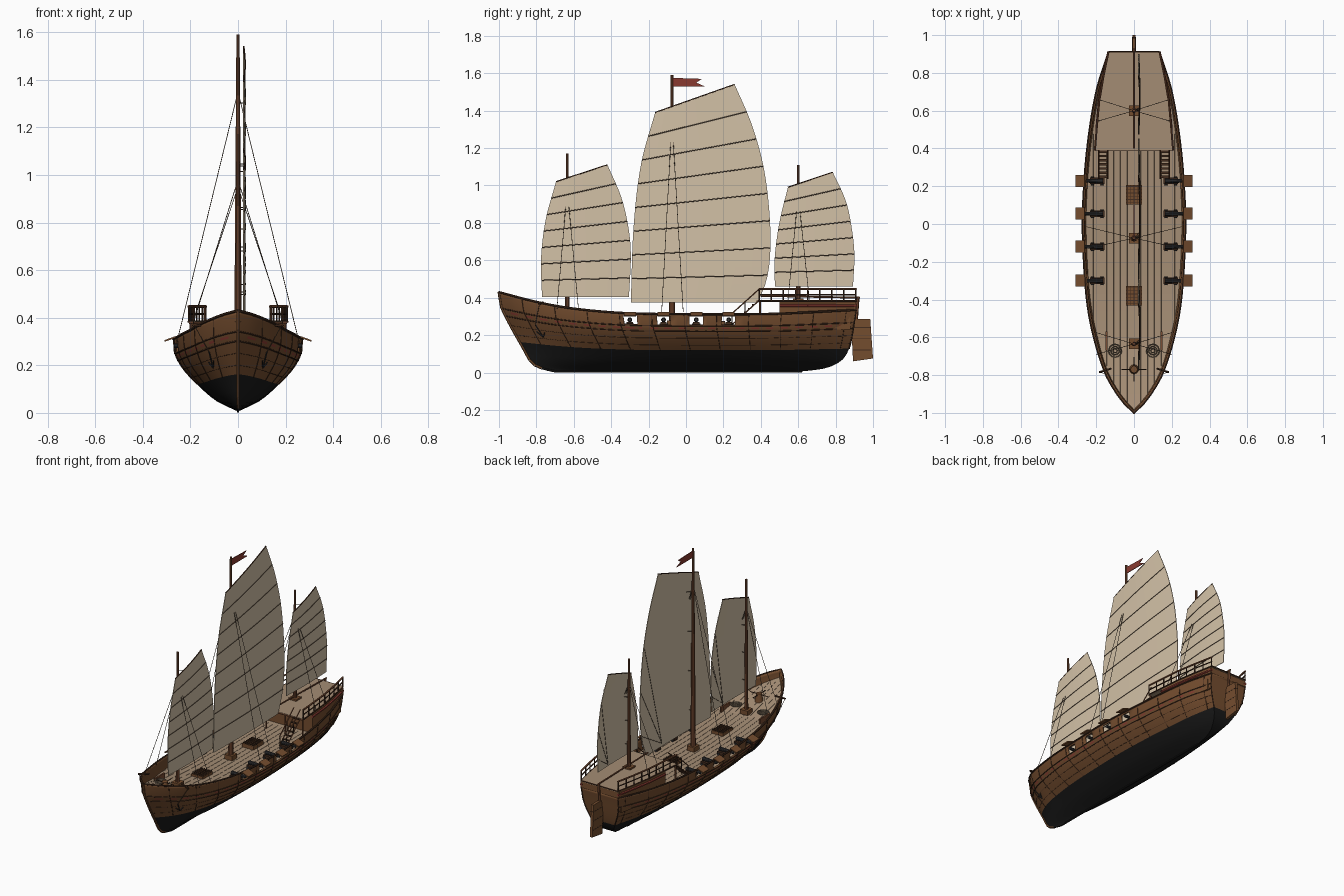
import bpy, bmesh, math
from mathutils import Vector, Matrix

cube = bpy.data.objects.get("Cube")
if cube:
    bpy.data.objects.remove(cube)


def material(name, *rgb):
    m = bpy.data.materials.new(name)
    m.use_nodes = True
    m.diffuse_color = (*rgb, 1)
    m.node_tree.nodes["Principled BSDF"].inputs["Base Color"].default_value = (*rgb, 1)
    return m


HULL = material("hull_brown", .175, .074, .028)
DARK = material("dark_wood", .055, .025, .013)
PITCH = material("pitch_black", .0095, .0095, .0095)
DECK = material("deck_tan", .37, .265, .175)
SAIL = material("sail_canvas", .65, .535, .385)
RED = material("red_paint", .25, .042, .03)
MAST = material("mast_brown", .19, .072, .033)
ROPE = material("rope_brown", .095, .066, .045)
IRON = material("gun_iron", .03, .03, .032)
HEMP = material("coiled_hemp", .22, .165, .11)


def finish(name, bm, mats, smooth=False):
    bmesh.ops.recalc_face_normals(bm, faces=bm.faces[:])
    me = bpy.data.meshes.new(name)
    bm.to_mesh(me)
    bm.free()
    for m in mats:
        me.materials.append(m)
    ob = bpy.data.objects.new(name, me)
    bpy.context.collection.objects.link(ob)
    if smooth:
        bpy.ops.object.select_all(action='DESELECT')
        ob.select_set(True)
        bpy.context.view_layer.objects.active = ob
        bpy.ops.object.shade_smooth_by_angle()
    return ob


def boxes(name, items, mat):
    """Each item is centre, size and an optional tilt about y."""
    bm = bmesh.new()
    for c, size, *tilt in items:
        rot = Matrix.Rotation(tilt[0] if tilt else 0, 4, 'Y')
        bmesh.ops.create_cube(bm, size=1, matrix=Matrix.Translation(c) @ rot @ Matrix.Diagonal((*size, 1)))
    return finish(name, bm, [mat])


def rods(name, paths, r, mat, r2=None, sides=6):
    """Straight tapered rods along each path of points."""
    bm = bmesh.new()
    for path in paths:
        for a, b in zip(path, path[1:]):
            a, b = Vector(a), Vector(b)
            rot = (b - a).to_track_quat('Z', 'Y').to_matrix().to_4x4()
            bmesh.ops.create_cone(bm, cap_ends=True, segments=sides, radius1=r, radius2=r if r2 is None else r2,
                                  depth=(b - a).length, matrix=Matrix.Translation((a + b) / 2) @ rot)
    return finish(name, bm, [mat], True)


def prism(name, pts, mat, axis, lo, hi):
    """Extrude a flat outline along x or z."""
    bm = bmesh.new()
    put = (lambda p, h: (h, *p)) if axis == 'X' else (lambda p, h: (*p, h))
    low, top = [[bm.verts.new(put(p, h)) for p in pts] for h in (lo, hi)]
    bm.faces.new(low)
    bm.faces.new(top)
    for i in range(len(pts)):
        j = (i + 1) % len(pts)
        bm.faces.new((low[i], low[j], top[j], top[i]))
    return finish(name, bm, [mat])


def curve(pts):
    """Smooth interpolation through (t, value) points."""
    n = len(pts)
    def slope(i):
        a, b = pts[max(i - 1, 0)], pts[min(i + 1, n - 1)]
        return (b[1] - a[1]) / (b[0] - a[0])
    def f(t):
        i = max([k for k in range(n - 1) if pts[k][0] <= t], default=0)
        (x0, y0), (x1, y1) = pts[i], pts[i + 1]
        h = x1 - x0
        u = (t - x0) / h
        return ((1 + 2 * u) * (1 - u) ** 2 * y0 + u * (1 - u) ** 2 * h * slope(i)
                + u * u * (3 - 2 * u) * y1 + u * u * (u - 1) * h * slope(i + 1))
    return f


# Hull shape: s runs bow to stern, v runs keel to gunwale
plan = curve([(-1, 0), (-.95, .052), (-.9, .09), (-.8, .148), (-.6, .213), (-.4, .25), (-.1, .27),
              (.1, .27), (.4, .248), (.7, .2), (.91, .135)])
sheer = curve([(-1, .43), (-.8, .378), (-.6, .342), (-.3, .317), (.2, .312), (.5, .315), (.91, .335)])
section = curve([(0, 0), (.06, .15), (.17, .38), (.48, .75), (.65, .9), (.82, .985), (1, 1)])
stem = curve([(0, -.7), (.04, -.77), (.1, -.82), (.25, -.86), (.8, -.985), (1, -1)])
stern = curve([(0, .62), (.04, .73), (.1, .79), (.2, .84), (.4, .875), (1, .91)])


def hull_pt(s, v, side=1, out=0):
    y0 = -1 + 1.91 * s
    x = plan(y0) * section(v)
    return Vector((side * (x + out), stem(v) + (stern(v) - stem(v)) * s, .006 + v * (sheer(y0) - .006)))


GUNS = [-.3, -.12, .055, .228]
levels = [0, .02, .04, .08, .14, .2, .28, .37, .46, .55, .64, .74, .765, .81, .96, 1]
cuts = [(g + d + 1) / 1.91 for g in GUNS for d in (-.036, .036)]
stations = sorted([s for s in (i / 48 for i in range(49)) if all(abs(s - c) > .008 for c in cuts)] + cuts)

# Hull shell with painted bottom, red dashes and open gun ports
bm = bmesh.new()
ring = [(v, -1) for v in reversed(levels[1:])] + [(v, 1) for v in levels]
grid = [[bm.verts.new(hull_pt(s, v, side)) for v, side in ring] for s in stations]
n = len(ring)
for i in range(len(stations) - 1):
    mid = -1 + 1.91 * (stations[i] + stations[i + 1]) / 2
    for j in range(n - 1):
        v = (ring[j][0] + ring[j + 1][0]) / 2
        if .81 < v < .96 and any(abs(mid - g) < .035 for g in GUNS):
            continue
        f = bm.faces.new((grid[i][j], grid[i + 1][j], grid[i + 1][j + 1], grid[i][j + 1]))
        f.material_index = 1 if v < .37 else 2 if .74 < v < .765 and i % 2 else 0
for j in range(n // 2):
    a, b, c, d = grid[-1][j], grid[-1][j + 1], grid[-1][n - 2 - j], grid[-1][n - 1 - j]
    f = bm.faces.new((a, b, d) if b == c else (a, b, c, d))
    f.material_index = 1 if ring[j][0] <= .37 else 0
bmesh.ops.remove_doubles(bm, verts=bm.verts[:], dist=.0005)
hull = finish("hull", bm, [HULL, PITCH, RED], True)
mod = hull.modifiers.new("planking", 'SOLIDIFY')
mod.thickness, mod.offset = .01, -1

# Gunwale, wales, plank seams, ribs, keel
line = [i / 40 for i in range(41)]
def strakes(name, vs, r, mat):
    rods(name, [[hull_pt(s, v, k) for s in line] for v in vs for k in (-1, 1)], r, mat)
strakes("gunwale", [1], .006, DARK)
strakes("wales", [.7, .795], .0035, DARK)
strakes("plank_seams", [.46, .58], .0012, DARK)
rods("hull_ribs", [[hull_pt(s, v, k) for v in (.37, .46, .55, .64, .74, .82, 1)]
                   for s in [(i + .7) / 11 for i in range(11)] for k in (-1, 1)], .002, DARK)
rods("stem_post", [[hull_pt(0, v) for v in levels[2:]]], .0075, HULL)
rods("keel", [[hull_pt(0, v) for v in reversed(levels[:3])] + [hull_pt(1, 0)]], .006, PITCH)
rods("transom_frame", [[hull_pt(1, v, k) for v in levels[7:]] for k in (-1, 1)], .004, DARK)

# Main deck with plank seams
bm = bmesh.new()
rows = []
for s in line:
    p = hull_pt(s, .78 + .12 * max(0, 1 - s / .2))
    x = max(p.x - .004, 0)
    rows.append([bm.verts.new((k * x, p.y, p.z)) for k in (-1, 1)])
for a, b in zip(rows, rows[1:]):
    bm.faces.new((a[0], a[1], b[1], b[0]))
seams = [[(x, r[1].co.y, r[1].co.z) for r in rows if r[1].co.x > abs(x) and r[1].co.y < .5]
         for x in [(i - 6) * .036 for i in range(13)]]
bmesh.ops.remove_doubles(bm, verts=bm.verts[:], dist=.0005)
finish("main_deck", bm, [DECK])
rods("deck_seams", seams, .0008, ROPE, None, 4)

# Stern cabin set back under the raised deck, closed by a transom board
edge = [(.207, .39), (.198, .5), (.184, .65), (.162, .78), (.135, .912)]
def mirrored(pts):
    return pts + [(-x, y) for x, y in reversed(pts)]
prism("stern_cabin", mirrored(edge[1:-1] + [(.142, .88)]), HULL, 'Z', .23, .378)
prism("stern_deck", mirrored(edge), DECK, 'Z', .376, .386)
boxes("transom_board", [((0, .902, .354), (.274, .014, .046))], HULL)
boxes("cabin_rear_sides", [((k * .138, .892, .354), (.008, .03, .046)) for k in (-1, 1)], HULL)
rods("deck_pillars", [[(x, .396, .25), (x, .396, .378)] for x in (-.2, -.07, .07, .2)], .005, MAST)
rods("deck_beam", [[(-.205, .39, .379), (.205, .39, .379)]], .005, MAST)
sides = [[(k * x, y) for x, y in edge] for k in (-1, 1)]
rods("cabin_panel_strip", [[(x, y, .357) for x, y in s[1:]] for s in sides], .008, RED)
for label, z, r, mat in (("cabin_cornice", .383, .005, DARK), ("stern_mid_rail", .415, .004, DARK),
                         ("stern_top_rail", .447, .006, MAST)):
    rods(label, [[(x, y, z) for x, y in s] for s in sides], r, mat)
rail_x = curve([(y, x) for x, y in edge])
rods("stern_rail_posts", [[(k * rail_x(y), y, .38), (k * rail_x(y), y, .45)]
                          for y in [.392 + i * .0645 for i in range(9)] for k in (-1, 1)], .004, DARK)
rods("transom_beam", [[(-.135, .912, .383), (.135, .912, .383)]], .005, DARK)

# Stairs to the stern deck
boxes("stair_treads", [((k * .163, .25 + i * .022, .262 + i * .02), (.046, .012, .006))
                       for i in range(7) for k in (-1, 1)], DARK)
rods("stair_strings", [[(k * x, .24, .25 + h), (k * x, .39, .385 + h)]
                       for k in (-1, 1) for x in (.139, .187) for h in (0, .06)], .0035, MAST)
rods("stair_posts", [[(k * x, y, z), (k * x, y, z + .065)] for k in (-1, 1) for x in (.139, .187)
                     for y, z in ((.245, .25), (.315, .317))], .003, DARK)

# Rudder, stock and tiller
prism("rudder", [(.882, .285), (.985, .285), (1, .075), (.893, .06)], HULL, 'X', -.009, .009)
boxes("rudder_straps", [((0, .94, z), (.02, .1, .004)) for z in (.12, .18, .24)], DARK)
rods("rudder_stock", [[(0, .905, .2), (0, .92, .4)]], .008, MAST)
rods("tiller", [[(0, .4, .41), (0, .93, .4)]], .005, MAST)

# Guns, carriages and port lids
pairs = [(k, g) for k in (-1, 1) for g in GUNS]
rods("gun_barrels", [[(k * .165, g, .282), (k * .268, g, .282)] for k, g in pairs], .013, IRON, .009, 10)
boxes("gun_carriages", [((k * .195, g, .26), (.075, .034, .018)) for k, g in pairs], DARK)
rods("gun_wheels", [[(k * x, g - .023, .253), (k * x, g + .023, .253)]
                    for k, g in pairs for x in (.17, .22)], .008, IRON, None, 10)
boxes("gun_port_lids", [((k * .285, g, .311), (.05, .064, .007), k * .35) for k, g in pairs], HULL)

# Deck hatches with gratings
for label, y in (("aft", .155), ("fore", -.38)):
    boxes(label + "_hatch", [((0, y, .255), (.085, .105, .03))], HULL)
    boxes(label + "_grating", [((0, y - .042 + i * .017, .272), (.085, .004, .005)) for i in range(6)]
          + [((-.034 + i * .017, y, .272), (.004, .105, .005)) for i in range(5)], DARK)

# Capstan, bitts, rope coils, catheads and anchors
rods("capstan", [[(0, -.77, .29), (0, -.77, .36)]], .028, HULL, .018, 12)
rods("capstan_bars", [[(-.065, -.77, .352), (.065, -.77, .352)], [(0, -.835, .352), (0, -.705, .352)]], .003, DARK)
boxes("bitts", [((k * .145, -.62, .285), (.01, .1, .035)) for k in (-1, 1)], MAST)
ring12 = [(math.cos(i * math.pi / 6), math.sin(i * math.pi / 6)) for i in range(13)]
rods("rope_coils", [[(k * .1 + c * r, -.67 + q * r, .297) for c, q in ring12]
                    for k in (-1, 1) for r in (.034, .022, .011)], .004, HEMP)
rods("catheads", [[(k * .12, -.765, .375), (k * .185, -.785, .365)] for k in (-1, 1)], .006, DARK)
for label, k in (("left", 1), ("right", -1)):
    top, mid, crown = Vector((k * .18, -.784, .362)), hull_pt(.08, .65, k, .01), hull_pt(.085, .48, k, .008)
    arms = [hull_pt(.085 + d, .55, k, .008) for d in (-.012, .012)]
    rods(label + "_anchor_cable", [[top, mid]], .0015, ROPE)
    rods(label + "_anchor", [[mid, crown], [arms[0], crown, arms[1]]], .0028, IRON)

# Masts, steps, shrouds
masts = {"fore": (-.635, 1.17, .98, .2, .34, .28), "main": (-.075, 1.59, 1.35, .25, .325, .25),
         "mizzen": (.6, 1.11, .95, .19, .385, .37)}
for label, (y, top, hound, x, z, foot) in masts.items():
    rods(label + "_mast", [[(0, y, foot - .04), (0, y, top)]], .0175 if label == "main" else .013, MAST, .007, 10)
    boxes(label + "_mast_step", [((0, y, foot + .012), (.055, .055, .03))], HULL)
    rods(label + "_shrouds", [[(0, y, hound), (k * x, y + d, z)] for k in (-1, 1) for d in (-.055, .06)], .0016, ROPE)

# Battened sails: luff and leech given as (height fraction, y)
sails = {
    "fore": ((.405, 1.02), [(0, -.77), (.33, -.775), (.67, -.75), (1, -.695)],
             (.405, 1.11), [(0, -.305), (.3, -.295), (.5, -.305), (.75, -.345), (1, -.42)], 7),
    "main": ((.375, 1.39), [(0, -.295), (.4, -.28), (.73, -.24), (1, -.165)],
             (.375, 1.54), [(0, .385), (.1, .43), (.22, .45), (.4, .447), (.62, .415), (.82, .35), (1, .26)], 8),
    "mizzen": ((.46, .99), [(0, .475), (.3, .475), (.65, .5), (1, .545)],
               (.46, 1.07), [(0, .893), (.3, .9), (.6, .877), (.77, .85), (1, .785)], 7)}
for label, (lz, luff, rz, leech, panels) in sails.items():
    fl, fr = curve(luff), curve(leech)
    def sail_pt(t, u, out=0):
        y = fl(t) + (fr(t) - fl(t)) * u
        z = (lz[0] + t * (lz[1] - lz[0])) * (1 - u) + (rz[0] + t * (rz[1] - rz[0])) * u
        return Vector((.024 + .006 * math.sin(math.pi * u) + out, y, z))
    us = [i / 8 for i in range(9)]
    ts = [i / (panels * 3) for i in range(panels * 3 + 1)]
    bm = bmesh.new()
    g = [[bm.verts.new(sail_pt(t, u)) for u in us] for t in ts]
    for i in range(len(ts) - 1):
        for j in range(8):
            bm.faces.new((g[i][j], g[i][j + 1], g[i + 1][j + 1], g[i + 1][j]))
    cloth = finish(label + "_sail", bm, [SAIL])
    mod = cloth.modifiers.new("cloth", 'SOLIDIFY')
    mod.thickness, mod.offset = .004, 0
    rods(label + "_battens", [[sail_pt(t, u, .002) for u in us] for t in ts[3:-1:3]], .0027, ROPE)
    rods(label + "_yard", [[sail_pt(1, u) for u in us]], .0035, DARK)
    rods(label + "_parrels", [[(0, masts[label][0], p.z), p] for p in
                              (sail_pt(t, .3) for t in ts[3::6])], .002, ROPE)
    # Sheets gather behind the cloth near the foot of the leech
    rods(label + "_sheets", [[sail_pt(t, .99, -.003), sail_pt(.02, .75, -.006)] for t in ts[3:-6:6]], .0012, ROPE)

# Pennant
prism("pennant", [(-.07, 1.575), (.085, 1.57), (.055, 1.55), (.1, 1.53), (-.07, 1.53)], RED, 'X', -.002, .002)
